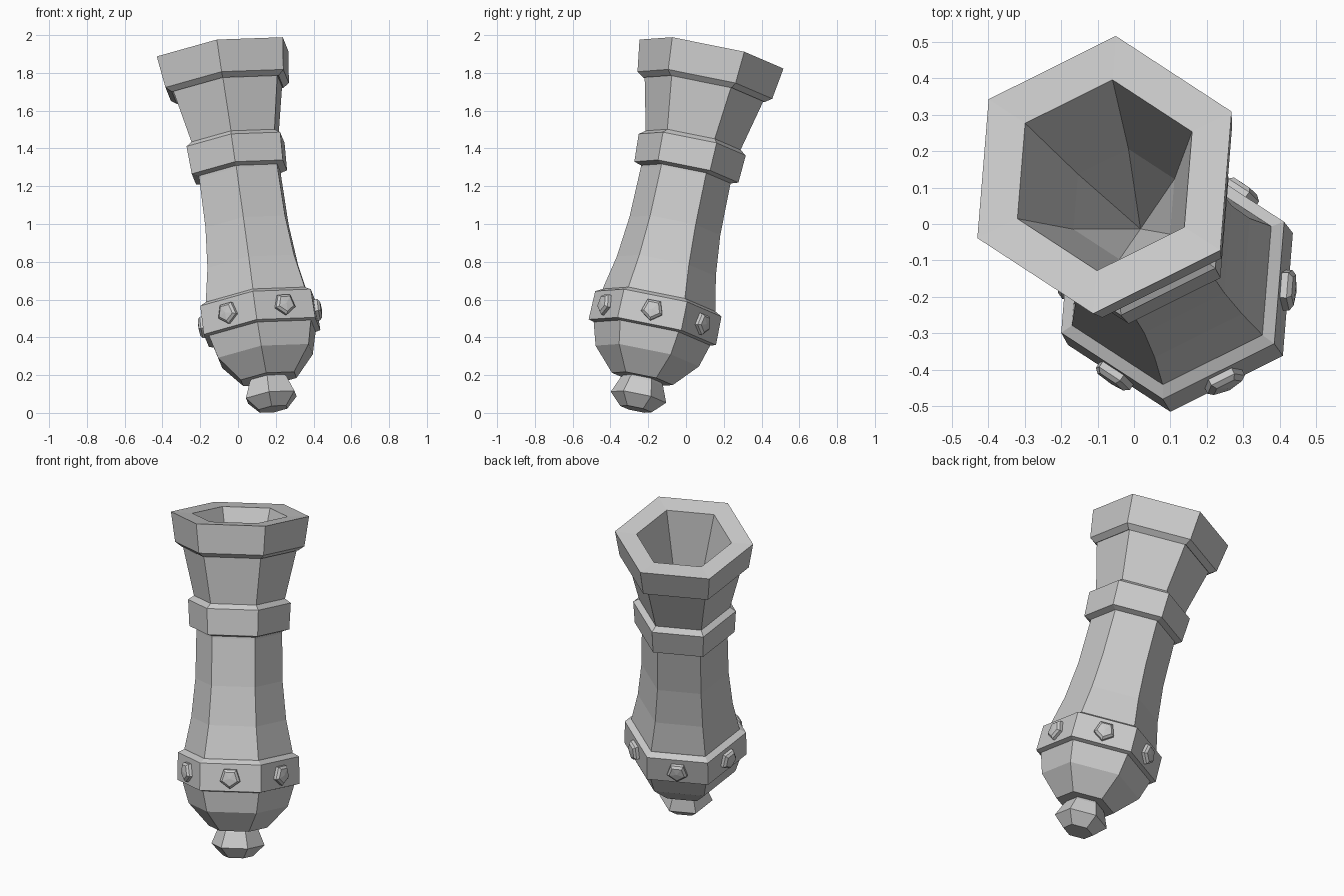
import bpy, bmesh
from math import cos, sin, pi
from mathutils import Vector, Matrix

if "Cube" in bpy.data.objects:
    bpy.data.objects.remove(bpy.data.objects["Cube"])

# Tilted frame: local z runs along the leaning axis, local x points at a hexagon corner
axis = Vector((-0.137, 0.206, 0.968)).normalized()
ex = Vector((0.893, 0.446, 0.038))
ex = (ex - axis * ex.dot(axis)).normalized()
ey = axis.cross(ex)
FRAME = Matrix.Translation((0.185, -0.265, 0.02)) @ Matrix((ex, ey, axis)).transposed().to_4x4()


def lathe(name, profile, sides=6, matrix=FRAME, closed=False):
    """Faceted solid of revolution from (radius, height) points; radius 0 is a pole."""
    bm = bmesh.new()
    rings = []
    for r, h in profile:
        if r == 0:
            rings.append([bm.verts.new((0, 0, h))] * sides)
        else:
            rings.append([bm.verts.new((r * cos(2 * pi * i / sides), r * sin(2 * pi * i / sides), h))
                          for i in range(sides)])
    pairs = list(zip(rings, rings[1:]))
    if closed:
        pairs.append((rings[-1], rings[0]))
    for a, b in pairs:
        for i in range(sides):
            j = (i + 1) % sides
            bm.faces.new(list(dict.fromkeys((a[i], a[j], b[j], b[i]))))
    if not closed:
        for ring in (rings[0], rings[-1]):
            if len(set(ring)) > 2:
                bm.faces.new(ring)
    bmesh.ops.recalc_face_normals(bm, faces=bm.faces)
    bm.transform(matrix)
    mesh = bpy.data.meshes.new(name)
    bm.to_mesh(mesh)
    bm.free()
    obj = bpy.data.objects.new(name, mesh)
    bpy.context.collection.objects.link(obj)
    return obj


# Round-bottomed base, waisted shaft, flared neck, rim and tapering hollow
lathe("body", [(0.165, 0.165), (0.28, 0.29), (0.318, 0.42), (0.305, 0.60), (0.268, 0.78),
               (0.246, 1.00), (0.242, 1.27), (0.255, 1.46), (0.322, 1.75),
               (0.33, 1.745), (0.365, 1.77), (0.39, 1.94),
               (0.268, 1.935), (0.155, 1.55), (0, 1.22)])

# Bottom knob with a short neck into the base
lathe("knob", [(0.085, 0.0), (0.15, 0.065), (0.115, 0.15), (0.08, 0.20)])

# Raised bands around the shaft
lathe("lower_band", [(0.29, 0.405), (0.345, 0.42), (0.342, 0.575), (0.305, 0.595), (0.28, 0.58)], closed=True)
lathe("upper_band", [(0.235, 1.28), (0.282, 1.295), (0.29, 1.445), (0.255, 1.47), (0.24, 1.45)], closed=True)

# Five-sided studs, one on each face of the lower band
for k in range(6):
    place = (FRAME @ Matrix.Rotation(pi / 6 + k * pi / 3, 4, 'Z')
             @ Matrix.Translation((0.285, 0, 0.497)) @ Matrix.Rotation(pi / 2, 4, 'Y'))
    lathe(f"stud_{k + 1}", [(0.06, 0.0), (0.06, 0.03), (0.045, 0.042), (0, 0.046)], sides=5, matrix=place)
